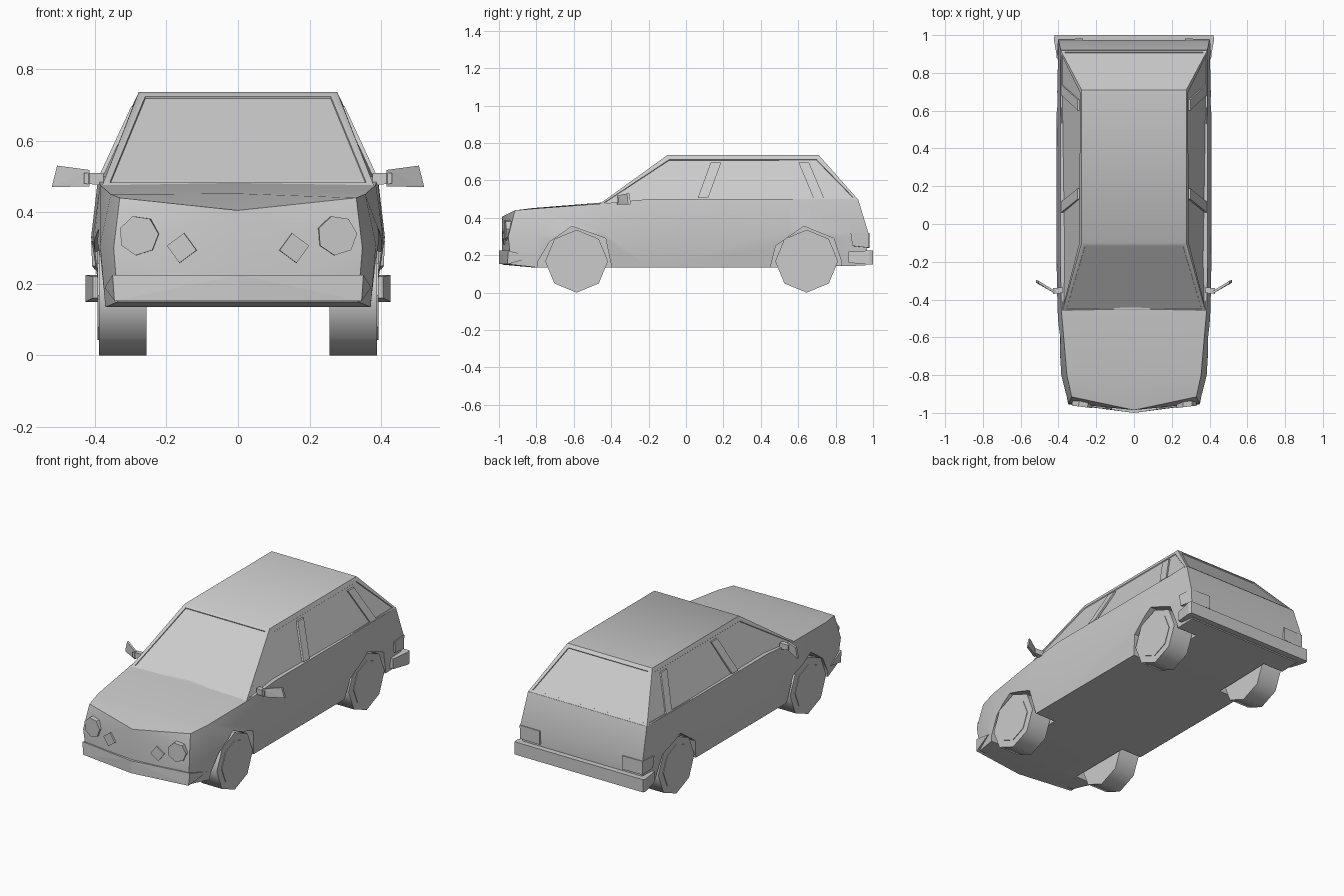
import bpy, bmesh, math
from mathutils import Vector, Matrix

if "Cube" in bpy.data.objects:
    bpy.data.objects.remove(bpy.data.objects["Cube"])


def finish(name, bm, angle=35):
    bmesh.ops.recalc_face_normals(bm, faces=bm.faces[:])
    me = bpy.data.meshes.new(name)
    bm.to_mesh(me)
    bm.free()
    ob = bpy.data.objects.new(name, me)
    bpy.context.collection.objects.link(ob)
    if angle:
        smooth(ob, angle)
    return ob


def smooth(ob, angle):
    bpy.ops.object.select_all(action='DESELECT')
    ob.select_set(True)
    bpy.context.view_layer.objects.active = ob
    bpy.ops.object.shade_smooth_by_angle(angle=math.radians(angle))


def hull(name, pts, angle=0):
    bm = bmesh.new()
    for p in pts:
        bm.verts.new(p)
    bmesh.ops.convex_hull(bm, input=bm.verts[:])
    loose = [v for v in bm.verts if not v.link_faces]
    bmesh.ops.delete(bm, geom=loose, context='VERTS')
    return finish(name, bm, angle)


def both(pts):
    return [(s * x, y, z) for s in (1, -1) for x, y, z in pts]


def disc(name, sides, radius, depth, centre, axis, twist=0.0, angle=0):
    bm = bmesh.new()
    rot = Vector(axis).to_track_quat('Z', 'Y').to_matrix().to_4x4()
    m = Matrix.Translation(centre) @ rot @ Matrix.Rotation(twist, 4, 'Z')
    bmesh.ops.create_cone(bm, cap_ends=True, segments=sides, radius1=radius,
                          radius2=radius, depth=depth, matrix=m)
    return finish(name, bm, angle)


# Lower body: sections of bottom, middle and belt points plus a centre line (y, bottom z, top z)
sections = [
    [(.335, -.935, .15), (.347, -.95, .30), (.33, -.915, .44), (-.985, .15, .405)],
    [(.37, -.80, .135), (.385, -.80, .31), (.355, -.80, .45), (-.82, .135, .452)],
    [(.38, -.45, .135), (.405, -.45, .33), (.385, -.45, .476), (-.47, .135, .48)],
    [(.38, -.20, .135), (.41, -.20, .33), (.39, -.20, .50), (-.20, .135, .50)],
    [(.38, .55, .135), (.41, .55, .33), (.39, .55, .50), (.55, .135, .50)],
    [(.38, .96, .145), (.40, .975, .32), (.388, .92, .50), (.94, .145, .50)],
]
bm = bmesh.new()
rings = []
for b, m, t, (cy, zb, zt) in sections:
    tail = b[1] > .9
    half = [b, m, t]
    ring = [(0, .96 if tail else cy, zb)] + half + [(0, .92 if tail else cy, zt)]
    ring += [(-x, y, z) for x, y, z in reversed(half)]
    rings.append([bm.verts.new(p) for p in ring])
for r, q in zip(rings, rings[1:]):
    for i in range(8):
        j = (i + 1) % 8
        bm.faces.new((r[i], r[j], q[j], q[i]))
r = rings[0]
for idx in ((0, 1, 2), (0, 2, 4), (2, 3, 4), (4, 5, 6), (4, 6, 0), (6, 7, 0)):
    bm.faces.new([r[i] for i in idx])
r = rings[-1]
for idx in ((0, 1, 2, 6, 7), (2, 3, 4, 5, 6)):
    bm.faces.new([r[i] for i in idx])
body = finish("body", bm, 0)

# Wheel arches cut into the body
arches = ([(-.80, .05), (-.79, .17), (-.73, .27), (-.61, .355), (-.43, .29), (-.38, .05)],
          [(.43, .05), (.48, .25), (.63, .355), (.79, .29), (.83, .17), (.84, .05)])
for prof in arches:
    for s in (1, -1):
        cut = hull("arch_cutter", [(s * x, y, z) for x in (.245, .6) for y, z in prof])
        cut.hide_render = True
        mod = body.modifiers.new("arch", 'BOOLEAN')
        mod.operation, mod.object, mod.solver = 'DIFFERENCE', cut, 'EXACT'
        bpy.context.view_layer.objects.active = body
        bpy.ops.object.modifier_apply(modifier=mod.name)
        bpy.data.objects.remove(cut)
smooth(body, 35)

# Cabin with recessed windows
bm = bmesh.new()
low = [(-.38, -.465, .472), (.38, -.465, .472), (.389, .92, .498), (-.389, .92, .498)]
top = [(-.277, -.10, .735), (.277, -.10, .735), (.277, .71, .735), (-.277, .71, .735)]
lo = [bm.verts.new(p) for p in low]
hi = [bm.verts.new(p) for p in top]
bm.faces.new(hi)
bm.faces.new(lo[::-1])
panes = [bm.faces.new((lo[i], lo[(i + 1) % 4], hi[(i + 1) % 4], hi[i])) for i in range(4)]
bmesh.ops.recalc_face_normals(bm, faces=bm.faces[:])
bmesh.ops.inset_individual(bm, faces=panes, thickness=.028, depth=0)
bmesh.ops.inset_individual(bm, faces=panes, thickness=.002, depth=-.005)
finish("cabin", bm, 40)

# Window pillars lying on the sloped sides
for s in (1, -1):
    for name, y0, y1 in (("middle_pillar", .09, .16), ("rear_pillar", .71, .63)):
        pts = [(s * (x + d), y + w, z) for x, y, z in ((.386, y0, .505), (.298, y1, .695))
               for d in (0, -.012) for w in (-.028, .028)]
        hull(name, pts)

# Bumpers and tail lights
hull("front_bumper", both([(0, -1, .152), (0, -1, .225), (.345, -.955, .152),
                           (.35, -.95, .225), (.372, -.82, .19)]))
hull("rear_bumper", both([(x, y, z) for x, y, zs in
                          ((.42, 1.0, (.15, .225)), (.425, .98, (.15, .225)), (.405, .87, (.16, .22)))
                          for z in zs]))
for s in (1, -1):
    hull("tail_light", [(s * x, y, z) for x, y, z in
                        [(.27, .90, .24), (.27, .90, .32), (.27, .982, .24), (.27, .982, .32),
                         (.40, .978, .24), (.402, .978, .32), (.407, .89, .25), (.41, .88, .32)]])

# Head lamps on the angled nose
for s in (1, -1):
    axis = (s * .12, -1, 0)
    disc("head_lamp", 7, .056, .04, (s * .275, -.948, .335), axis, .3)
    disc("fog_lamp", 4, .042, .04, (s * .155, -.958, .30), axis, s * .15)

# Wheels with hub caps
for s in (1, -1):
    for y in (-.585, .645):
        disc("wheel", 8, .168, .133, (s * .322, y, .168), (1, 0, 0), angle=50)
        disc("hub_cap", 8, .125, .006, (s * .389, y, .168), (1, 0, 0))

# Door mirrors with short arms
for s in (1, -1):
    hull("mirror", [(s * x, y + d, z) for d in (0, .014) for x, y, z in
                    [(.415, -.37, .472), (.415, -.37, .518), (.505, -.315, .53), (.52, -.31, .47)]])
    hull("mirror_arm", [(s * x, y + d, z) for d in (-.015, .015) for x, y, z in
                        [(.375, -.35, .475), (.375, -.35, .51), (.43, -.355, .48), (.43, -.355, .51)]])
